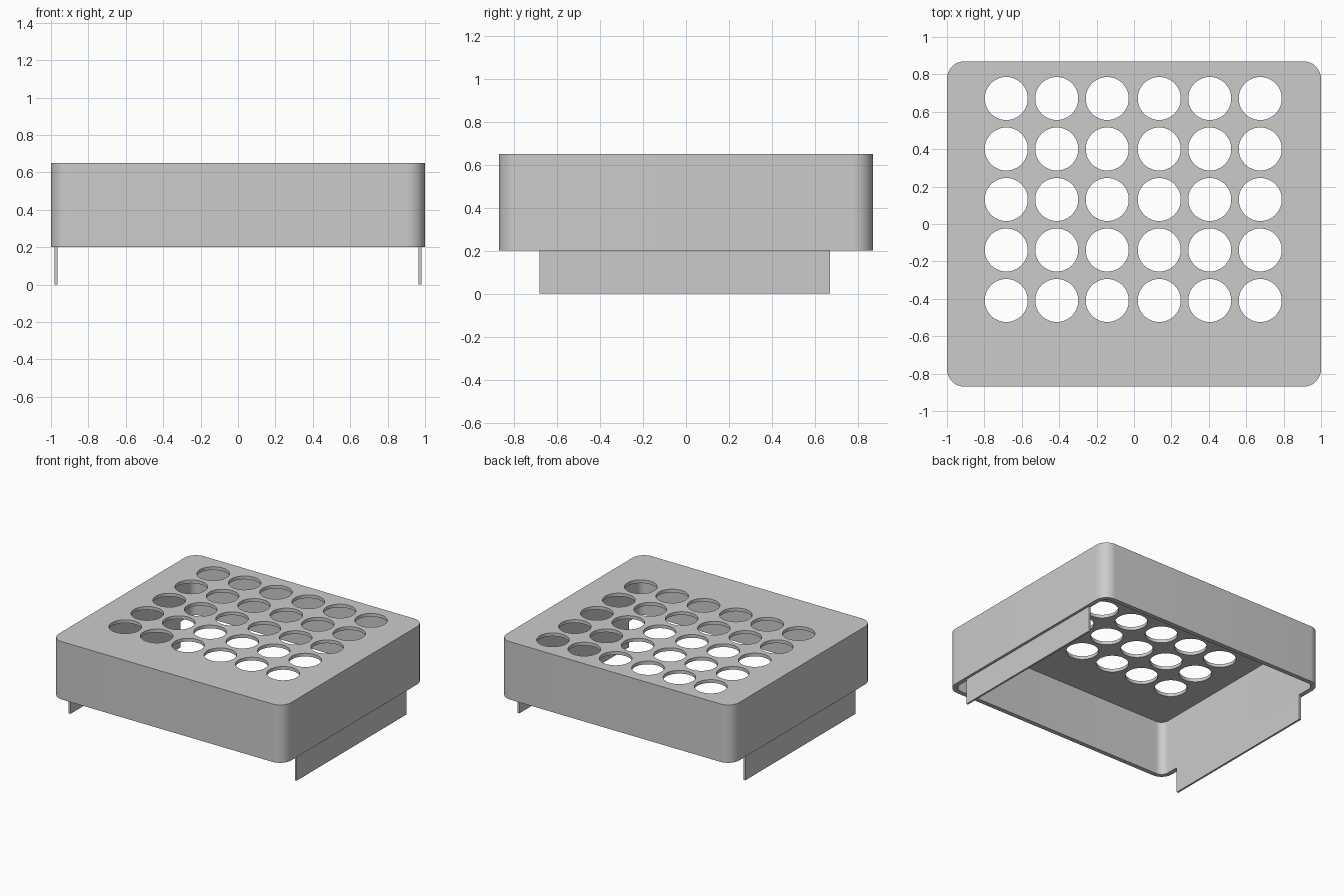
import bpy, bmesh
from math import radians

if "Cube" in bpy.data.objects:
    bpy.data.objects.remove(bpy.data.objects["Cube"], do_unlink=True)

GREY = (0.6, 0.6, 0.6, 1)
grey = bpy.data.materials.new("plain grey")
grey.use_nodes = True
grey.diffuse_color = GREY
grey.node_tree.nodes["Principled BSDF"].inputs["Base Color"].default_value = GREY


def make_object(name, bm):
    mesh = bpy.data.meshes.new(name)
    bm.to_mesh(mesh)
    bm.free()
    obj = bpy.data.objects.new(name, mesh)
    bpy.context.collection.objects.link(obj)
    mesh.materials.append(grey)
    return obj


def block(name, low, high, radius=0):
    """Box between two corners, with optional rounded vertical edges."""
    bm = bmesh.new()
    bmesh.ops.create_cube(bm, size=1)
    for v in bm.verts:
        v.co = [(a + b) / 2 + c * (b - a) for a, b, c in zip(low, high, v.co)]
    if radius:
        upright = [e for e in bm.edges
                   if abs(e.verts[0].co.z - e.verts[1].co.z) > 0.01]
        bmesh.ops.bevel(bm, geom=upright, offset=radius, segments=12,
                        profile=0.5, affect='EDGES')
    return make_object(name, bm)


def cut(target, cutter):
    cutter.hide_render = True
    mod = target.modifiers.new("cut", 'BOOLEAN')
    mod.operation = 'DIFFERENCE'
    mod.solver = 'EXACT'
    mod.object = cutter
    bpy.context.view_layer.objects.active = target
    bpy.ops.object.modifier_apply(modifier=mod.name)
    bpy.data.objects.remove(cutter, do_unlink=True)


W, D = 1.0, 0.87            # half width and half depth
BASE, TOP = 0.2, 0.65       # height of the rim and of the top
WALL, LID = 0.035, 0.025
CORNER = 0.095

# Tray shell, open underneath
shell = block("tray_shell", (-W, -D, BASE), (W, D, TOP), CORNER)
cavity = block("cavity_cutter", (WALL - W, WALL - D, BASE - 0.1),
               (W - WALL, D - WALL, TOP - LID), CORNER - WALL)
cut(shell, cavity)

# Grid of round holes, with a slightly wider gap in the middle
bm = bmesh.new()
for col in range(6):
    for row in range(5):
        x = -0.683 + 0.27 * col + (0.008 if col > 2 else 0)
        y = 0.671 - 0.27 * row
        ring = bmesh.ops.create_cone(bm, cap_ends=True, segments=48, radius1=0.115,
                                     radius2=0.115, depth=0.2)
        bmesh.ops.translate(bm, verts=ring["verts"], vec=(x, y, TOP))
cut(shell, make_object("hole_cutter", bm))

# Smooth rounded corners and hole walls, crisp edges elsewhere
bpy.ops.object.select_all(action='DESELECT')
shell.select_set(True)
bpy.context.view_layer.objects.active = shell
bpy.ops.object.shade_smooth_by_angle(angle=radians(30))

# Thin side plates that the tray stands on
for side, sign in (("left", 1), ("right", -1)):
    x1, x2 = sorted((sign * 0.965, sign * 0.98))
    block(side + "_support_plate", (x1, -0.68, 0), (x2, 0.67, BASE))
